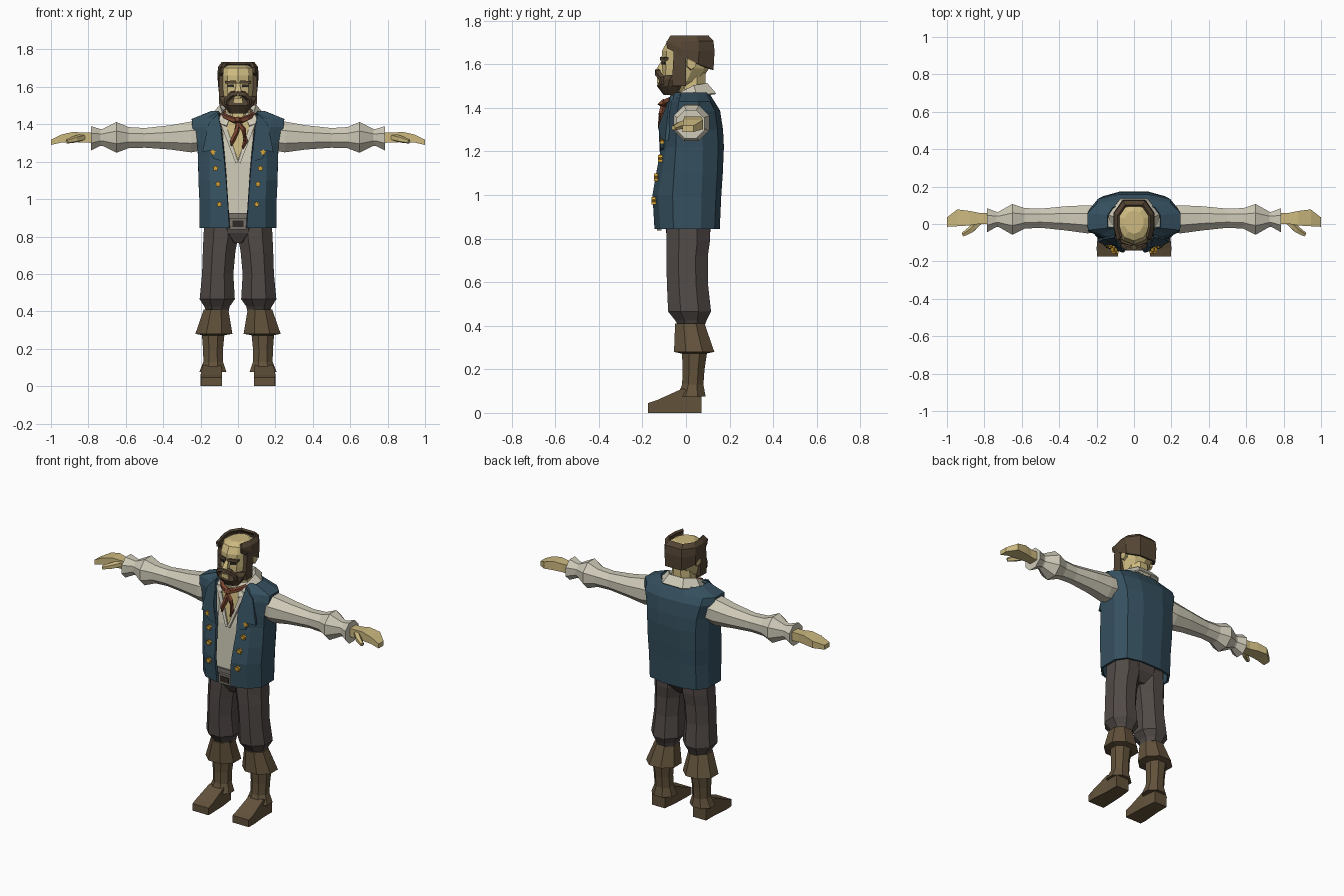
import bpy, bmesh, math
from mathutils import Vector


def material(name, hexcode):
    m = bpy.data.materials.new(name)
    rgb = [int(hexcode[i:i + 2], 16) / 255 for i in (0, 2, 4)]
    m.diffuse_color = [c / 12.92 if c < .04 else ((c + .055) / 1.055) ** 2.4 for c in rgb] + [1]
    return m


BLUE = material("vest blue", "35505f")
SKIN = material("skin", "cdba80")
LINEN = material("linen", "cfcab8")
CLOTH = material("trouser grey", "514a47")
LEATHER = material("boot leather", "62523b")
HAIR = material("hair brown", "544534")
RED = material("scarf rust", "7d4631")
GOLD = material("button gold", "d9a436")
BELT = material("belt grey", "77716a")
DARK = material("dark", "302b27")


def finish(name, bm, mat, mirror=False, thick=0):
    bmesh.ops.recalc_face_normals(bm, faces=bm.faces)
    me = bpy.data.meshes.new(name)
    bm.to_mesh(me)
    bm.free()
    me.materials.append(mat)
    ob = bpy.data.objects.new(name, me)
    bpy.context.collection.objects.link(ob)
    if thick:
        s = ob.modifiers.new("thickness", 'SOLIDIFY')
        s.thickness, s.offset = thick, 0
    if mirror:
        ob.modifiers.new("mirror", 'MIRROR').use_clip = False
    return ob


def skin_rings(bm, rings, closed=True, caps=True):
    vs = [[bm.verts.new(p) for p in r] for r in rings]
    n = len(vs[0])
    for a, b in zip(vs, vs[1:]):
        for i in range(n if closed else n - 1):
            j = (i + 1) % n
            bm.faces.new((a[i], a[j], b[j], b[i]))
    if closed and caps:
        bm.faces.new(vs[0])
        bm.faces.new(vs[-1])


def loft(name, levels, mat, axis='z', n=8, mirror=False):
    """Join n-sided rings; each level is (position, u0, u1, v0, v1)."""
    bm, rings = bmesh.new(), []
    for t, u0, u1, v0, v1 in levels:
        ring = []
        for i in range(n):
            a = math.pi * (2 * i + 1) / n
            k = .5 / math.cos(math.pi / n)
            u = (u0 + u1) / 2 + (u1 - u0) * k * math.cos(a)
            v = (v0 + v1) / 2 + (v1 - v0) * k * math.sin(a)
            ring.append({'z': (u, v, t), 'x': (t, u, v), 'y': (u, t, v)}[axis])
        rings.append(ring)
    skin_rings(bm, rings)
    return finish(name, bm, mat, mirror)


def band(name, rows, mat, thick=0, closed=False):
    """Rows of half outlines from front to back, mirrored to the other side."""
    bm = bmesh.new()
    full = [r + [(-x, y, z) for x, y, z in reversed(r)] for r in rows]
    skin_rings(bm, full, closed)
    return finish(name, bm, mat, thick=thick)


def plate(name, pts, mat, depth=.008, mirror=False):
    """Polygon pushed out toward the front."""
    bm = bmesh.new()
    f = bm.faces.new([bm.verts.new(p) for p in pts])
    new = bmesh.ops.extrude_face_region(bm, geom=[f], use_keep_orig=True)["geom"]
    bmesh.ops.translate(bm, vec=(0, -depth, 0), verts=[g for g in new if isinstance(g, bmesh.types.BMVert)])
    return finish(name, bm, mat, mirror)


def tube(name, pts, radii, mat, n=5, mirror=False):
    bm, rings = bmesh.new(), []
    P = [Vector(p) for p in pts]
    for i, p in enumerate(P):
        d = P[min(i + 1, len(P) - 1)] - P[max(i - 1, 0)]
        q = d.to_track_quat('Z', 'Y')
        rings.append([p + q @ Vector((radii[i] * math.cos(2 * math.pi * k / n),
                                      radii[i] * math.sin(2 * math.pi * k / n), 0)) for k in range(n)])
    skin_rings(bm, rings)
    return finish(name, bm, mat, mirror)


def section(z, xi, yf, w, yb):
    """Half torso outline."""
    return [(xi, yf, z), (.72 * w, yf + .025, z), (w, yf * .4, z), (w, yb * .45, z),
            (.8 * w, yb * .85, z), (.35 * w, yb, z)]


# boots
loft("foot", [(-.175, .085, .197, 0, .045), (-.13, .085, .2, 0, .06), (-.015, .09, .19, 0, .112),
              (.07, .1, .19, 0, .075)], LEATHER, 'y', 4, True)
loft("boot_shaft", [(.075, .062, .207, -.04, .09), (.13, .08, .185, -.018, .08), (.2, .08, .187, -.015, .085),
                    (.3, .07, .195, -.02, .1)], LEATHER, mirror=True)
loft("boot_cuff", [(.272, .075, .19, -.02, .09), (.28, .03, .228, -.055, .13), (.41, .052, .183, -.05, .085)],
     LEATHER, mirror=True)

# trousers
loft("trouser_leg", [(.4, .05, .17, -.035, .085), (.425, .045, .18, -.05, .095), (.465, .017, .205, -.082, .115),
                     (.6, .025, .192, -.088, .1), (.72, .014, .188, -.09, .1), (.79, 0, .185, -.09, .11),
                     (.88, 0, .18, -.09, .11)], CLOTH, mirror=True)
loft("trouser_seat", [(.765, -.04, .04, -.06, .07), (.82, -.13, .13, -.09, .11), (.89, -.15, .15, -.1, .12)], CLOTH)

# shirt, open neck, belt
band("shirt_body", [section(*s) for s in [(.87, .08, -.105, .165, .12), (1.2, .08, -.09, .17, .14),
                                          (1.43, .08, -.055, .15, .11), (1.46, .05, -.03, .1, .09)]],
     LINEN, closed=True)
plate("open_neck", [(-.075, -.056, 1.43), (.075, -.056, 1.43), (0, -.09, 1.205)], SKIN)
plate("shirt_edge", [(.075, -.056, 1.43), (.1, -.06, 1.42), (.012, -.093, 1.19), (0, -.09, 1.2)], LINEN, .016, True)
band("belt", [section(z, .08, -.114, .172, .125) for z in (.865, .925)], BELT, closed=True)
plate("buckle", [(x, -.112, z) for x, z in [(-.045, .838), (.045, .838), (.045, .9), (-.045, .9)]], BELT, .02)
plate("buckle_hole", [(x, -.129, z) for x, z in [(-.03, .852), (.03, .852), (.03, .886), (-.03, .886)]], DARK, .007)

# vest
band("vest", [section(*s) for s in [(.845, .045, -.138, .198, .148), (1.0, .055, -.147, .2, .155),
                                    (1.1, .062, -.13, .205, .162), (1.22, .072, -.108, .207, .167),
                                    (1.3, .08, -.108, .212, .163), (1.385, .09, -.09, .238, .15),
                                    (1.425, .1, -.075, .242, .125), (1.465, .1, -.045, .14, .1)]], BLUE, .014)
plate("lapel", [(.105, -.055, 1.46), (.16, -.065, 1.40), (.19, -.08, 1.25), (.15, -.1, 1.26),
                (.13, -.1, 1.215), (.073, -.105, 1.2), (.085, -.11, 1.32)], BLUE, .016, True)
for i, (x, y, z) in enumerate([(.135, -.1, 1.25), (.12, -.108, 1.165), (.107, -.128, 1.08), (.1, -.138, .972)]):
    star = []
    for k in range(10):
        r = .018 if k % 2 == 0 else .01
        star.append((x + r * math.sin(k * math.pi / 5), y, z + r * math.cos(k * math.pi / 5)))
    plate(f"button_{i + 1}", star, GOLD, .02, True)

# sleeves and hands
loft("sleeve", [(.15, -.04, .1, 1.27, 1.41), (.25, -.05, .1, 1.25, 1.415), (.36, -.035, .095, 1.265, 1.395),
                (.5, -.02, .082, 1.275, 1.38), (.585, -.025, .085, 1.272, 1.385), (.65, -.058, .107, 1.248, 1.412),
                (.725, -.015, .065, 1.285, 1.375), (.735, -.015, .065, 1.285, 1.375), (.787, -.045, .085, 1.26, 1.39)],
     LINEN, 'x', 8, True)
loft("hand", [(.76, .0, .06, 1.3, 1.355), (.83, .0, .06, 1.303, 1.355), (.88, -.008, .07, 1.305, 1.36),
              (.945, -.012, .078, 1.302, 1.345), (1.0, -.015, .035, 1.29, 1.318)], SKIN, 'x', 4, True)
tube("thumb", [(.83, .01, 1.33), (.87, -.03, 1.32), (.915, -.058, 1.308)], [.02, .019, .012], SKIN, mirror=True)

# collar and neckerchief
outer = [(.06, -.085, 1.39), (.115, -.07, 1.41), (.135, .05, 1.455), (.07, .135, 1.465)]
band("collar", [outer, [(x * .72, y * .72, z + .045) for x, y, z in outer],
                [(x * .6, y * .65, z + .02) for x, y, z in outer]], LINEN, .008)
tube("neckerchief", [(0, -.095, 1.415), (.045, -.085, 1.432), (.085, -.04, 1.45), (.085, .04, 1.46), (0, .095, 1.465)],
     [.018, .016, .014, .012, .012], RED, mirror=True)
tube("scarf_knot", [(0, -.095, 1.435), (0, -.11, 1.415), (0, -.1, 1.39)], [.012, .022, .012], RED)
tube("scarf_tail_left", [(0, -.105, 1.41), (-.008, -.112, 1.36), (-.03, -.115, 1.31), (-.035, -.112, 1.285)],
     [.012, .015, .014, .005], RED)
tube("scarf_tail_right", [(0, -.105, 1.41), (.03, -.112, 1.37), (.04, -.115, 1.31), (.025, -.112, 1.27)],
     [.012, .015, .014, .005], RED)

# head
loft("neck", [(1.38, -.075, .075, -.055, .09), (1.56, -.06, .06, -.04, .09)], SKIN)
loft("head", [(1.475, -.05, .05, -.1, .02), (1.52, -.078, .078, -.11, .06), (1.58, -.09, .09, -.108, .1),
              (1.66, -.092, .092, -.105, .11), (1.7, -.082, .082, -.085, .1), (1.718, -.05, .05, -.05, .07)],
     SKIN, n=10)
loft("nose", [(1.555, -.02, .02, -.142, -.09), (1.575, -.017, .017, -.138, -.09), (1.62, -.009, .009, -.11, -.09)],
     SKIN, n=4)
loft("ear", [(.08, .0, .04, 1.575, 1.635), (.104, .005, .045, 1.58, 1.63)], SKIN, 'x', 6, True)

# hair rim around the bald crown
low = [(.083, -.085, 1.675), (.1, -.02, 1.64), (.1, .055, 1.6), (.055, .12, 1.575)]
band("hair", [low, [(x * 1.03, y * 1.04, max(z + .03, 1.66)) for x, y, z in low],
              [(x, y, 1.705) for x, y, z in low], [(x * .82, y * .82, 1.728) for x, y, z in low]], HAIR, .014)

# beard, sideburns, moustache, brows, eyes
loft("beard", [(1.458, -.045, .045, -.1, -.02), (1.5, -.08, .08, -.13, .01), (1.53, -.094, .094, -.122, .015),
               (1.55, -.098, .098, -.1, .01)], HAIR, n=10)
loft("sideburn", [(1.5, .07, .1, -.065, .0), (1.59, .08, .103, -.06, .0), (1.68, .08, .102, -.055, .0)],
     HAIR, n=4, mirror=True)
tube("moustache", [(0, -.13, 1.568), (.035, -.128, 1.56), (.058, -.112, 1.535), (.062, -.108, 1.505)],
     [.014, .017, .015, .01], HAIR, mirror=True)
plate("lip", [(x, -.124, z) for x, z in [(-.028, 1.515), (.028, 1.515), (.022, 1.54), (-.022, 1.54)]], SKIN, .009)
plate("eyebrow", [(.008, -.102, 1.618), (.065, -.085, 1.617), (.07, -.08, 1.632), (.01, -.1, 1.634)],
      HAIR, .018, True)
plate("eye", [(.022, -.104, 1.598), (.055, -.09, 1.6), (.055, -.09, 1.612), (.022, -.104, 1.612)], DARK, .009, True)
